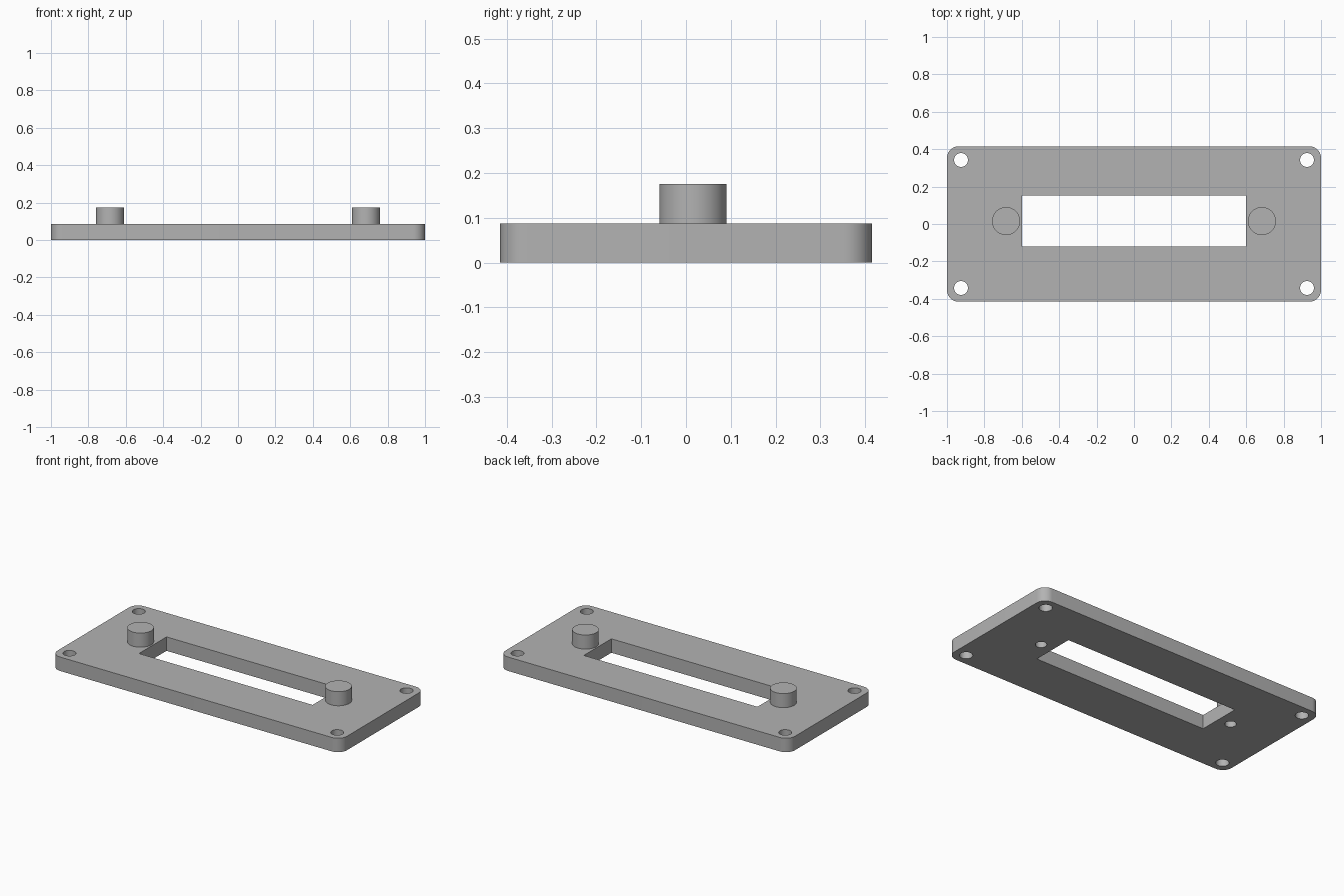
import bpy
import bmesh
from math import radians, sin, cos

cube = bpy.data.objects.get("Cube")
if cube:
    bpy.data.objects.remove(cube, do_unlink=True)

THICK, POST_TOP = 0.087, 0.175
MID_Y = 0.0155  # window and posts sit slightly towards the back

grey = bpy.data.materials.new("plain grey")
grey.use_nodes = True
colour = (0.45, 0.45, 0.45, 1)
grey.diffuse_color = colour
grey.node_tree.nodes["Principled BSDF"].inputs["Base Color"].default_value = colour


def prism(name, outline, z0, z1):
    """Extrude a closed outline from z0 to z1."""
    bm = bmesh.new()
    face = bm.faces.new([bm.verts.new((x, y, z0)) for x, y in outline])
    top = bmesh.ops.extrude_face_region(bm, geom=[face])["geom"]
    bmesh.ops.translate(bm, vec=(0, 0, z1 - z0),
                        verts=[v for v in top if isinstance(v, bmesh.types.BMVert)])
    bmesh.ops.recalc_face_normals(bm, faces=bm.faces)
    mesh = bpy.data.meshes.new(name)
    bm.to_mesh(mesh)
    bm.free()
    mesh.materials.append(grey)
    ob = bpy.data.objects.new(name, mesh)
    bpy.context.collection.objects.link(ob)
    return ob


def circle(x, y, r, n=48):
    return [(x + r * cos(radians(360 * i / n)), y + r * sin(radians(360 * i / n)))
            for i in range(n)]


def rounded_rectangle(hx, hy, r, steps=12):
    pts = []
    for i, (sx, sy) in enumerate([(1, 1), (-1, 1), (-1, -1), (1, -1)]):
        for k in range(steps + 1):
            a = radians(90 * (i + k / steps))
            pts.append((sx * (hx - r) + r * cos(a), sy * (hy - r) + r * sin(a)))
    return pts


def combine(target, tool, operation):
    """Apply a boolean and discard its tool."""
    mod = target.modifiers.new(tool.name, 'BOOLEAN')
    mod.operation, mod.object, mod.solver = operation, tool, 'EXACT'
    bpy.context.view_layer.objects.active = target
    bpy.ops.object.modifier_apply(modifier=mod.name)
    bpy.data.objects.remove(tool, do_unlink=True)


# Plate with rounded corners
plate = prism("mounting_plate", rounded_rectangle(1, 0.415, 0.062), 0, THICK)

# Round posts with blind screw holes from below
for side in (-1, 1):
    x = side * 0.684
    combine(plate, prism("post", circle(x, MID_Y, 0.075), THICK / 2, POST_TOP), 'UNION')
    combine(plate, prism("post_hole", circle(x, MID_Y, 0.032), -0.05, 0.13), 'DIFFERENCE')

# Rectangular window
w, h = 0.6, 0.136
window = [(-w, MID_Y - h), (w, MID_Y - h), (w, MID_Y + h), (-w, MID_Y + h)]
combine(plate, prism("window", window, -0.05, 0.15), 'DIFFERENCE')

# Corner screw holes
for sx in (-1, 1):
    for sy in (-1, 1):
        hole = circle(sx * 0.925, sy * 0.342, 0.037)
        combine(plate, prism("corner_hole", hole, -0.05, 0.15), 'DIFFERENCE')

# Smooth round walls, sharp rims
bpy.ops.object.select_all(action='DESELECT')
plate.select_set(True)
bpy.context.view_layer.objects.active = plate
bpy.ops.object.shade_smooth_by_angle(angle=radians(30))
